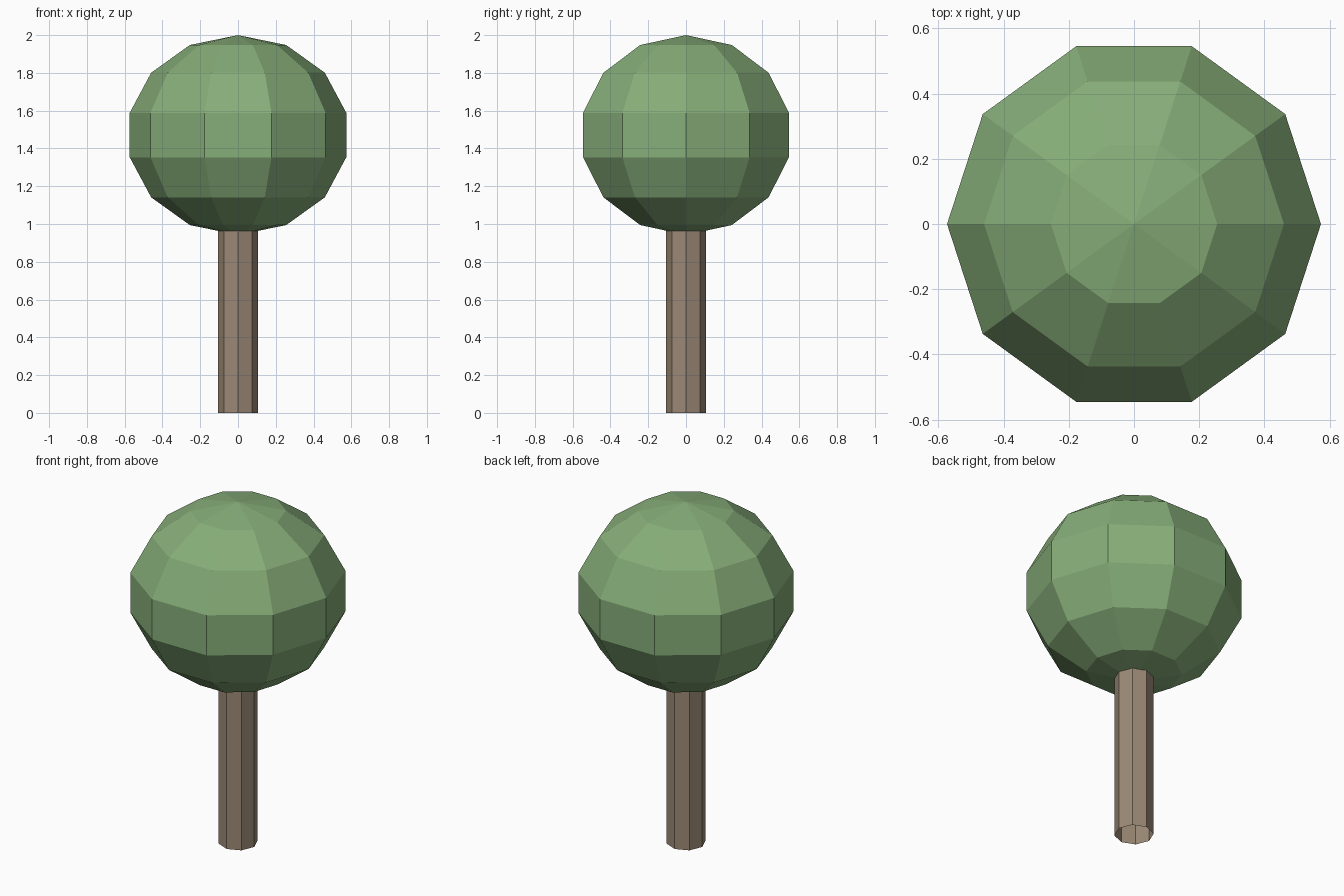
import bpy, bmesh
from math import sin, cos, pi

if "Cube" in bpy.data.objects:
    bpy.data.objects.remove(bpy.data.objects["Cube"])


def material(name, color):
    m = bpy.data.materials.new(name)
    m.diffuse_color = color
    m.use_nodes = True
    m.node_tree.nodes["Principled BSDF"].inputs["Base Color"].default_value = m.diffuse_color
    return m


def lathe(name, profile, sides, mat):
    """Revolve (radius, z) points around z; a zero radius becomes a pole."""
    bm = bmesh.new()
    rings = []
    for r, z in profile:
        n = sides if r > 1e-6 else 1
        rings.append([bm.verts.new((r * cos(2 * pi * i / sides), r * sin(2 * pi * i / sides), z))
                      for i in range(n)])
    for a, b in zip(rings, rings[1:]):
        for i in range(sides):
            j = (i + 1) % sides
            quad = [a[i % len(a)], a[j % len(a)], b[j % len(b)], b[i % len(b)]]
            bm.faces.new(list(dict.fromkeys(quad)))
    mesh = bpy.data.meshes.new(name)
    bm.to_mesh(mesh)
    bm.free()
    mesh.materials.append(mat)
    obj = bpy.data.objects.new(name, mesh)
    bpy.context.collection.objects.link(obj)
    return obj


# Trunk: open eight-sided tube
lathe("trunk", [(0.105, 0), (0.105, 1.0)], 8,
      material("bark", (0.33, 0.25, 0.18, 1)))

# Foliage: slightly flattened ball, ten segments by seven bands
bands = 7
crown = [(0.588 * sin(pi * k / bands) if 0 < k < bands else 0,
          1.471 - 0.529 * cos(pi * k / bands)) for k in range(bands + 1)]
lathe("foliage", crown, 10, material("leaves", (0.24, 0.42, 0.19, 1)))
